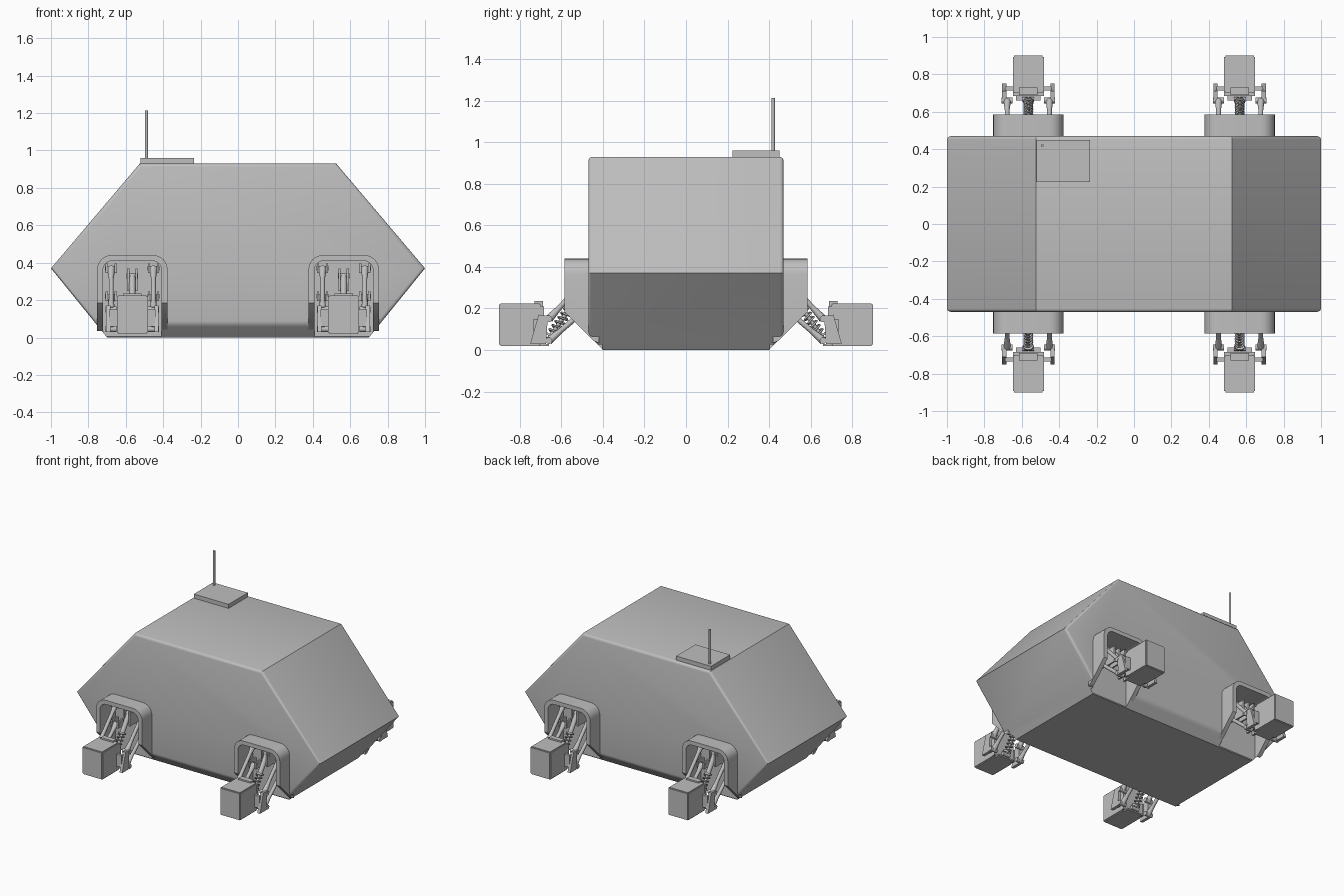
import bpy, bmesh, math
from mathutils import Vector, Matrix

cube = bpy.data.objects.get("Cube")
if cube:
    bpy.data.objects.remove(cube, do_unlink=True)

grey = bpy.data.materials.new("plain grey")
grey.use_nodes = True
grey.diffuse_color = (0.52, 0.52, 0.52, 1)
grey.node_tree.nodes["Principled BSDF"].inputs["Base Color"].default_value = (0.52, 0.52, 0.52, 1)


def add_object(name, data, x=0.0, turn=0.0):
    ob = bpy.data.objects.new(name, data)
    ob.location.x = x
    ob.rotation_euler.z = turn
    bpy.context.collection.objects.link(ob)
    return ob


def to_mesh(bm, name):
    bmesh.ops.recalc_face_normals(bm, faces=bm.faces)
    me = bpy.data.meshes.new(name)
    bm.to_mesh(me)
    bm.free()
    me.materials.append(grey)
    for p in me.polygons:
        p.use_smooth = True
    me.set_sharp_from_angle(angle=math.radians(32))
    return me


def prism(bm, points, axis, lo, hi):
    """Extrude a 2D outline along axis 'x' (points y,z) or 'y' (points x,z)."""
    place = (lambda a, b, d: (d, a, b)) if axis == "x" else (lambda a, b, d: (a, d, b))
    rings = [[bm.verts.new(place(a, b, d)) for a, b in points] for d in (lo, hi)]
    n = len(points)
    bm.faces.new(rings[0])
    bm.faces.new(rings[1][::-1])
    for i in range(n):
        j = (i + 1) % n
        bm.faces.new((rings[0][i], rings[1][i], rings[1][j], rings[0][j]))


def box(bm, x, y, z):
    prism(bm, [(x[0], z[0]), (x[1], z[0]), (x[1], z[1]), (x[0], z[1])], "y", *y)


def rod(bm, p, q, r, sides=12, r2=None):
    p, q = Vector(p), Vector(q)
    d = q - p
    m = Matrix.Translation((p + q) / 2) @ d.to_track_quat("Z", "Y").to_matrix().to_4x4()
    bmesh.ops.create_cone(bm, cap_ends=True, segments=sides, radius1=r,
                          radius2=r2 or r, depth=d.length, matrix=m)


def trim(bm, co, no):
    """Cut away the side the normal points to and close the opening."""
    geom = bm.verts[:] + bm.edges[:] + bm.faces[:]
    cut = bmesh.ops.bisect_plane(bm, geom=geom, plane_co=co, plane_no=no, clear_outer=True)
    edges = [e for e in cut["geom_cut"] if isinstance(e, bmesh.types.BMEdge)]
    bmesh.ops.holes_fill(bm, edges=[e for e in edges if e.is_boundary], sides=0)


def arch(half, bottom, top, r):
    pts = [(-half, bottom), (half, bottom)]
    for cx, start in ((half - r, 0), (r - half, 90)):
        for i in range(7):
            a = math.radians(start + i * 15)
            pts.append((cx + r * math.cos(a), top - r + r * math.sin(a)))
    return pts


def carve(ob, cutters):
    for c in cutters:
        mod = ob.modifiers.new("opening", "BOOLEAN")
        mod.operation, mod.solver, mod.object = "DIFFERENCE", "EXACT", c
    bpy.context.view_layer.update()
    dg = bpy.context.evaluated_depsgraph_get()
    bm = bmesh.new()
    bm.from_mesh(bpy.data.meshes.new_from_object(ob.evaluated_get(dg)).copy())
    ob.modifiers.clear()
    ob.data = to_mesh(bm, ob.name)


MOUNT_X = 0.565
corners = [(f"{'rear' if s else 'front'}_{'left' if x > 0 else 'right'}", x, math.pi * s + math.pi)
           for s in (0, 1) for x in (MOUNT_X, -MOUNT_X)]

# Wheel-well cutters, one per corner
bm = bmesh.new()
prism(bm, arch(0.157, -0.2, 0.41, 0.05), "y", 0.405, 0.75)
well = to_mesh(bm, "well_cutter")
cutters = [add_object(n + "_well_cutter", well, x, t) for n, x, t in corners]

# Hull: six-sided side outline, chamfered lower flanks, softened flank edges
bm = bmesh.new()
prism(bm, [(-0.70, 0), (0.70, 0), (1, 0.37), (0.525, 0.93), (-0.525, 0.93), (-1, 0.37)],
      "y", -0.47, 0.47)
for s in (1, -1):
    trim(bm, (0, s * 0.4, 0), (0, s, -1))
rim = [e for e in bm.edges if abs(e.verts[0].co.y - e.verts[1].co.y) < 0.001
       and abs(e.verts[0].co.y) > 0.46]
bmesh.ops.bevel(bm, geom=rim, offset=0.018, segments=3, profile=0.5, affect="EDGES")
hull = add_object("hull", to_mesh(bm, "hull"))
carve(hull, cutters)

# Arched fender shell, open below
bm = bmesh.new()
prism(bm, arch(0.188, -0.1, 0.44, 0.075), "y", 0.42, 0.585)
trim(bm, (0, 0.585, 0.1), (0, 0.4, -1))
trim(bm, (0, 0.42, 0.02), (0, 1, -1))
fender = add_object("fender", to_mesh(bm, "fender"), MOUNT_X, 0)
carve(fender, cutters[2:3] if abs(corners[2][2] % math.tau) < 0.1 else cutters[:1])
fender_mesh = fender.data
bpy.data.objects.remove(fender)
for c in cutters:
    bpy.data.objects.remove(c)

# Wheel pod: slightly softened block
bm = bmesh.new()
box(bm, (-0.083, 0.083), (0.70, 0.9), (0.02, 0.225))
bmesh.ops.bevel(bm, geom=bm.edges[:], offset=0.006, segments=2, affect="EDGES")
pod_mesh = to_mesh(bm, "pod")

# Hub carrier: ears, web, foot plate and top lug
bm = bmesh.new()
for s in (1, -1):
    ear = sorted((s * 0.118, s * 0.14))
    prism(bm, [(0.665, 0.165), (0.71, 0.17), (0.75, 0.03), (0.675, 0.03)], "x", *ear)
    box(bm, sorted((s * 0.07, s * 0.125)), (0.715, 0.735), (0.06, 0.15))
    for z in (0.045, 0.15):
        rod(bm, (s * 0.085, 0.66, z), (s * 0.143, 0.66, z), 0.016)
box(bm, (-0.083, 0.083), (0.685, 0.705), (0.03, 0.21))
box(bm, (-0.065, 0.065), (0.66, 0.77), (0.02, 0.03))
box(bm, (-0.05, 0.05), (0.69, 0.73), (0.2, 0.236))
hub_mesh = to_mesh(bm, "hub_carrier")

# Suspension arms: upper and lower pairs with forked inner mounts
bm = bmesh.new()
for s in (1, -1):
    x = s * 0.113
    for z_in, z_out in ((0.37, 0.15), (0.22, 0.045)):
        inner, outer = Vector((x, 0.455, z_in)), Vector((x, 0.66, z_out))
        rod(bm, inner, outer, 0.013)
        rod(bm, inner, inner.lerp(outer, 0.25), 0.022, r2=0.013)
        rod(bm, outer.lerp(inner, 0.25), outer, 0.013, r2=0.02)
        rod(bm, inner - Vector((0.032, 0, 0)), inner + Vector((0.032, 0, 0)), 0.012)
        for k in (-0.024, 0.024):
            box(bm, (x + k - 0.006, x + k + 0.006), (0.4, 0.475), (z_in - 0.025, z_in + 0.025))
    # Twin mount plates for the shock
    box(bm, sorted((s * 0.016, s * 0.028)), (0.4, 0.5), (0.25, 0.37))
arms_mesh = to_mesh(bm, "suspension_arms")

# Shock absorber with a coil spring
top, foot = Vector((0, 0.47, 0.33)), Vector((0, 0.665, 0.05))
bm = bmesh.new()
rod(bm, top, foot, 0.01)
rod(bm, top, top.lerp(foot, 0.45), 0.017)
for f in (0.4, 0.92):
    rod(bm, top.lerp(foot, f), top.lerp(foot, f + 0.03), 0.028)
for p in (top, foot):
    rod(bm, p - Vector((0.03, 0, 0)), p + Vector((0.03, 0, 0)), 0.014)
shock_mesh = to_mesh(bm, "shock")

coil = bpy.data.curves.new("spring", "CURVE")
coil.dimensions = "3D"
coil.bevel_depth = 0.005
coil.bevel_resolution = 1
coil.materials.append(grey)
turns, steps = 7, 12
line = coil.splines.new("POLY")
line.points.add(turns * steps)
spin = (foot - top).to_track_quat("Z", "Y")
for i, pt in enumerate(line.points):
    a = math.tau * i / steps
    ring = spin @ Vector((0.022 * math.cos(a), 0.022 * math.sin(a), 0))
    pt.co = (*(top.lerp(foot, 0.42 + 0.5 * i / (turns * steps)) + ring), 1)

# Repeat the corner assembly four times
parts = {"fender": fender_mesh, "pod": pod_mesh, "hub_carrier": hub_mesh,
         "suspension_arms": arms_mesh, "shock": shock_mesh, "spring": coil}
for name, x, turn in corners:
    for part, data in parts.items():
        add_object(f"{name}_{part}", data, x, turn)

# Roof plate and antenna
bm = bmesh.new()
box(bm, (-0.52, -0.235), (0.225, 0.45), (0.92, 0.96))
add_object("roof_plate", to_mesh(bm, "roof_plate"))
bm = bmesh.new()
rod(bm, (-0.49, 0.42, 0.95), (-0.49, 0.42, 1.215), 0.008, 16)
add_object("antenna", to_mesh(bm, "antenna"))
